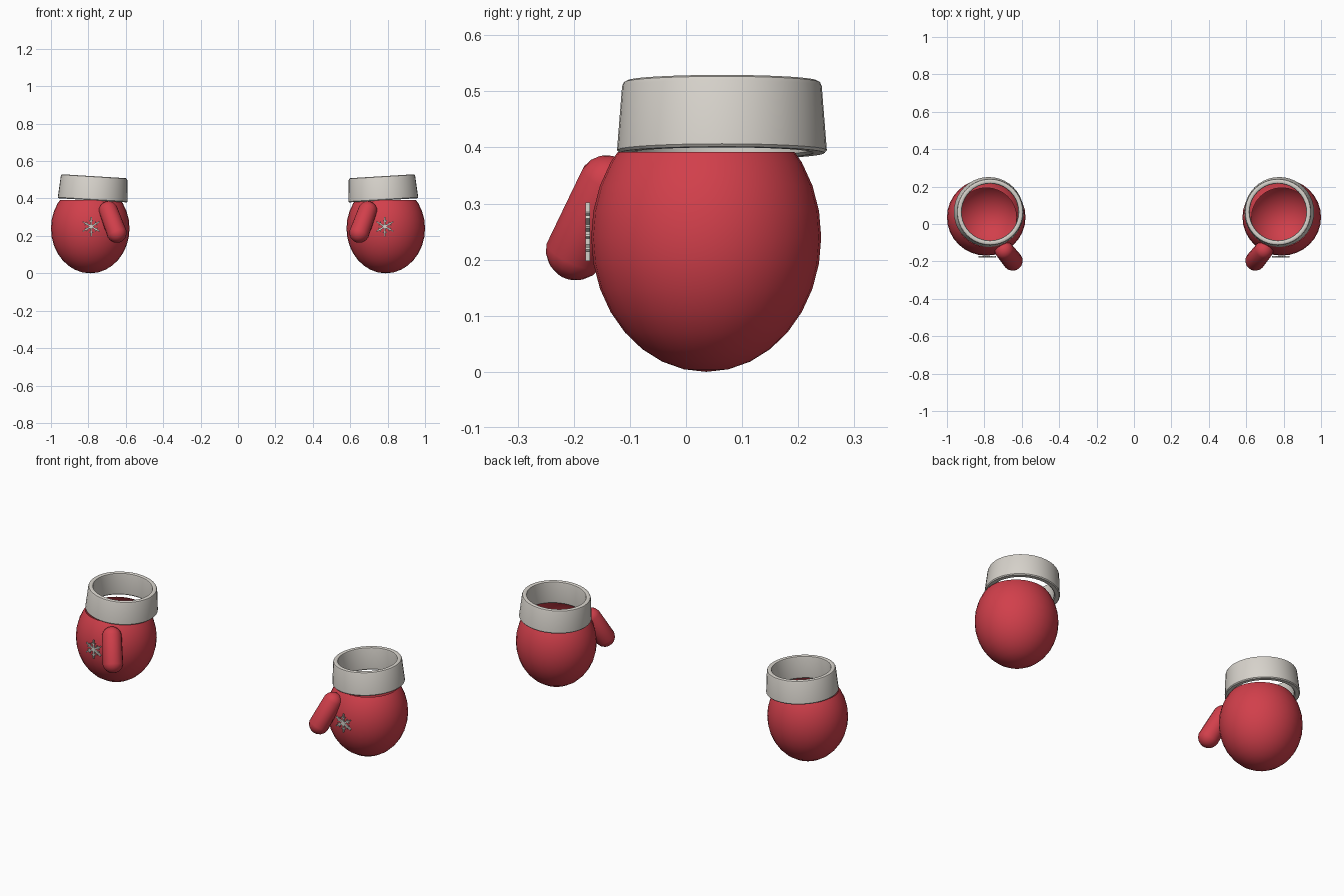
import bpy, bmesh, math
from mathutils import Vector, Matrix

if "Cube" in bpy.data.objects:
    bpy.data.objects.remove(bpy.data.objects["Cube"])


def material(name, rgb):
    m = bpy.data.materials.new(name)
    m.diffuse_color = (*rgb, 1)
    m.use_nodes = True
    m.node_tree.nodes["Principled BSDF"].inputs["Base Color"].default_value = m.diffuse_color
    return m


RED = material("mitten red", (0.64, 0.05, 0.07))
WHITE = material("fleece white", (0.68, 0.65, 0.60))


def finish(bm, name, mat, side, smooth=40):
    """Turn a right-hand part into an object, mirrored when side is -1."""
    if side < 0:
        bmesh.ops.scale(bm, vec=(-1, 1, 1), verts=bm.verts)
        bmesh.ops.reverse_faces(bm, faces=bm.faces)
    me = bpy.data.meshes.new(name)
    bm.to_mesh(me)
    bm.free()
    ob = bpy.data.objects.new(name, me)
    bpy.context.collection.objects.link(ob)
    me.materials.append(mat)
    if smooth:
        bpy.ops.object.select_all(action='DESELECT')
        ob.select_set(True)
        bpy.context.view_layer.objects.active = ob
        bpy.ops.object.shade_smooth_by_angle(angle=math.radians(smooth))
    return ob


def hand(side, label):
    # open egg-shaped shell
    bm = bmesh.new()
    bmesh.ops.create_uvsphere(bm, u_segments=32, v_segments=16, radius=1)
    bmesh.ops.scale(bm, vec=(0.21, 0.205, 0.24), verts=bm.verts)
    bmesh.ops.translate(bm, vec=(0.79, 0.036, 0.24), verts=bm.verts)
    bmesh.ops.bisect_plane(bm, geom=bm.verts[:] + bm.edges[:] + bm.faces[:],
                           plane_co=(0, 0, 0.392), plane_no=(0, 0, 1),
                           clear_outer=True)
    finish(bm, label + "_hand", RED, side)


def cuff(side, label):
    # tapered ring with rounded rims, (radius, height) profile
    prof = [(0.163, 0), (0.183, 0), (0.187, 0.005), (0.178, 0.119),
            (0.175, 0.126), (0.169, 0.129), (0.160, 0.129),
            (0.154, 0.126), (0.152, 0.119), (0.158, 0.005)]
    n = 40
    bm = bmesh.new()
    rings = []
    for i in range(n):
        a = math.tau * i / n
        rings.append([bm.verts.new((r * math.cos(a), r * math.sin(a), z - 0.065))
                      for r, z in prof])
    for i in range(n):
        p, q = rings[i], rings[(i + 1) % n]
        for j in range(len(prof)):
            k = (j + 1) % len(prof)
            bm.faces.new((p[j], q[j], q[k], p[k]))
    bmesh.ops.recalc_face_normals(bm, faces=bm.faces)
    tilt = Matrix.Translation((0.773, 0.064, 0.455)) @ Matrix.Rotation(math.radians(-3.5), 4, 'Y')
    bmesh.ops.transform(bm, matrix=tilt, verts=bm.verts)
    finish(bm, label + "_cuff", WHITE, side)


def thumb(side, label):
    # capsule: a sphere whose halves are pulled to two end points
    low, high = Vector((0.649, -0.196, 0.217)), Vector((0.693, -0.142, 0.335))
    axis = high - low
    bm = bmesh.new()
    bmesh.ops.create_uvsphere(bm, u_segments=16, v_segments=9, radius=1)
    rot = axis.to_track_quat('Z', 'Y')
    for v in bm.verts:
        end, r = (high, 0.051) if v.co.z > 0 else (low, 0.054)
        v.co = end + rot @ (v.co * r)
    finish(bm, label + "_thumb", RED, side)


def snowflake(side, label):
    # six tapered arms, each with a pair of short side twigs
    bm = bmesh.new()

    def bar(start, direction, length, w0, w1):
        d = Vector((math.sin(direction), 0, math.cos(direction)))
        s = Vector((d.z, 0, -d.x))
        end = start + d * length
        loop = [start - s * w0, start + s * w0, end + s * w1, end - s * w1]
        front = [bm.verts.new(p + Vector((0, -0.004, 0))) for p in loop]
        back = [bm.verts.new(p + Vector((0, 0.004, 0))) for p in loop]
        bm.faces.new(front)
        bm.faces.new(back[::-1])
        for i in range(4):
            j = (i + 1) % 4
            bm.faces.new((front[j], front[i], back[i], back[j]))

    centre = Vector((0.785, -0.175, 0.25))
    for i in range(6):
        a = i * math.pi / 3
        bar(centre, a, 0.052, 0.0055, 0.003)
        root = centre + Vector((math.sin(a), 0, math.cos(a))) * 0.025
        for turn in (-0.9, 0.9):
            bar(root, a + turn, 0.014, 0.003, 0.002)
    bmesh.ops.recalc_face_normals(bm, faces=bm.faces)
    finish(bm, label + "_snowflake", WHITE, side, smooth=0)


for side, label in ((1, "right"), (-1, "left")):
    for part in (hand, cuff, thumb, snowflake):
        part(side, label)
